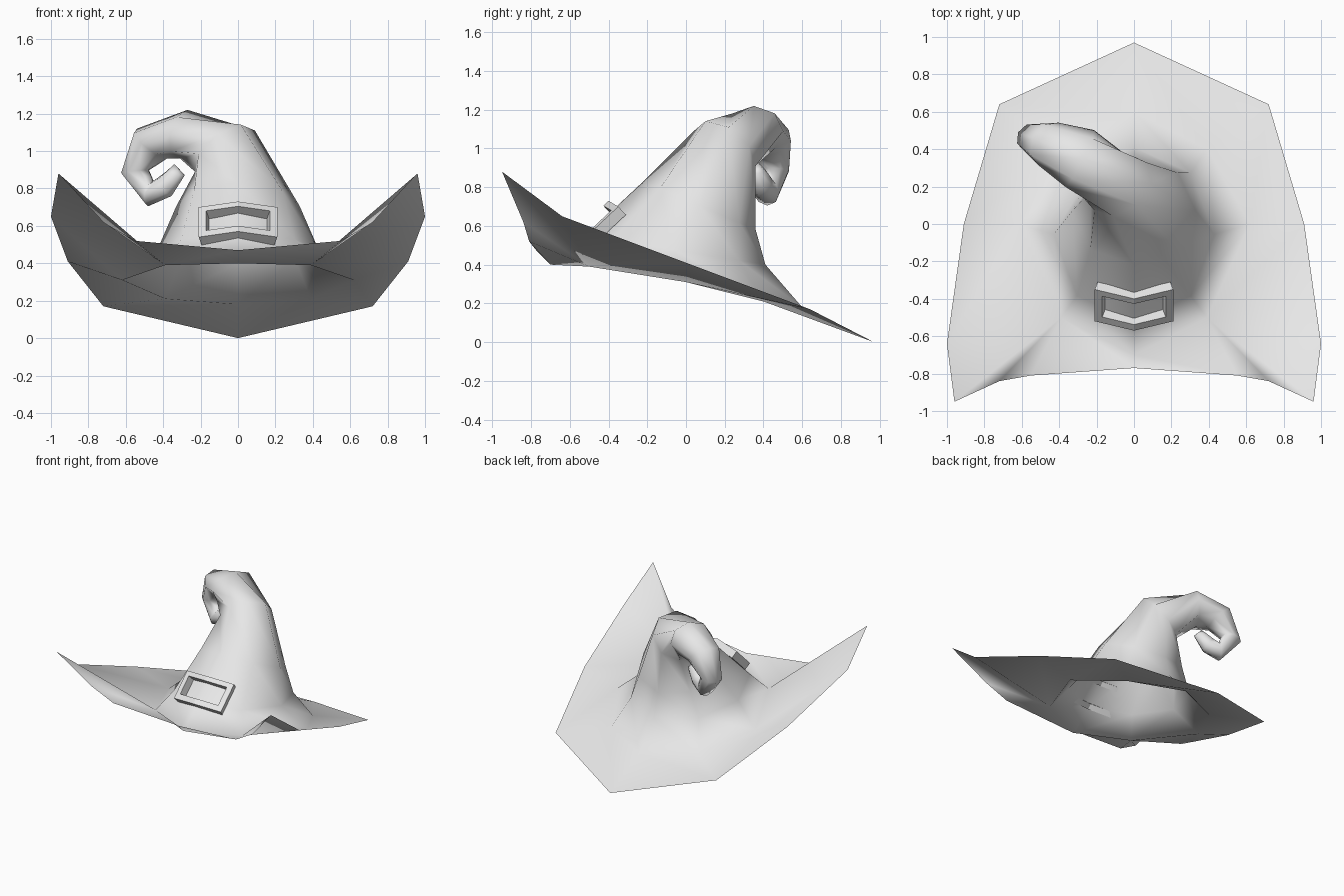
import bpy
import bmesh
import math
from mathutils import Vector

if "Cube" in bpy.data.objects:
    bpy.data.objects.remove(bpy.data.objects["Cube"], do_unlink=True)

SIDES = 8


def make_material(name, colour):
    mat = bpy.data.materials.new(name)
    mat.use_nodes = True
    mat.diffuse_color = colour
    for node in mat.node_tree.nodes:
        if node.type == "BSDF_PRINCIPLED":
            node.inputs["Base Color"].default_value = colour
    return mat


def make_object(name, bm, mat, smooth):
    mesh = bpy.data.meshes.new(name)
    for face in bm.faces:
        face.smooth = smooth
    bm.to_mesh(mesh)
    bm.free()
    mesh.materials.append(mat)
    obj = bpy.data.objects.new(name, mesh)
    bpy.context.scene.collection.objects.link(obj)
    return obj


def mirrored_loop(half):
    """Closed loop from a half outline that runs from back to front at x >= 0."""
    return half + [(-x, y, z) for x, y, z in reversed(half[1:-1])]


def ellipse_ring(centre, back, side):
    """Ring that starts at the back and passes the side, the front and the other side."""
    points = []
    for k in range(SIDES):
        angle = math.tau * k / SIDES
        points.append(Vector(centre) + Vector(back) * math.cos(angle)
                      + Vector(side) * math.sin(angle))
    return points


def bridge(bm, lower, upper):
    for k in range(len(lower)):
        n = (k + 1) % len(lower)
        bm.faces.new((lower[k], upper[k], upper[n], lower[n]))


grey = make_material("plain_grey", (0.8, 0.8, 0.8, 1.0))

# Head opening and brim edge, back to front
opening_half = [(0, 0.6, 0.18), (0.39, 0.4, 0.21), (0.62, 0, 0.31),
                (0.39, -0.5, 0.39), (0, -0.7, 0.4)]
brim_half = [(0, 0.97, 0), (0.72, 0.64, 0.17), (0.91, 0, 0.41),
             (1, -0.64, 0.65), (0.96, -0.95, 0.88), (0.72, -0.84, 0.62),
             (0.55, -0.81, 0.52), (0, -0.77, 0.47)]
# Opening corner that each brim corner joins
join_half = [0, 1, 2, 3, 3, 3, 3, 4]
join = join_half + [SIDES - j for j in reversed(join_half[1:-1])]

bm = bmesh.new()
opening = [bm.verts.new(p) for p in mirrored_loop(opening_half)]
edge = [bm.verts.new(p) for p in mirrored_loop(brim_half)]

# Brim
for k in range(len(edge)):
    n = (k + 1) % len(edge)
    inner_a, inner_b = opening[join[k]], opening[join[n]]
    corners = [edge[k], inner_a, inner_b, edge[n]]
    if inner_a is inner_b:
        corners.remove(inner_b)
    bm.faces.new(corners)

# Crown: centre, back axis, side axis
rings = [
    ellipse_ring((0, -0.055, 0.475), (0, 0.465, -0.075), (0.43, 0, 0)),
    ellipse_ring((0, 0.07, 0.705), (0, 0.29, -0.125), (0.33, 0, 0)),
    ellipse_ring((-0.07, 0.2, 1), (0.04, 0.16, -0.09), (0.16, 0.02, 0.11)),
]

# Curled tip: centre, half width, outward axis of the curl
across = Vector((0.45, 0.9, 0)).normalized()
curl = [
    ((-0.29, 0.35, 1.09), 0.17, (0.02, 0, 0.13)),
    ((-0.46, 0.43, 1.04), 0.125, (-0.08, 0.03, 0.08)),
    ((-0.55, 0.46, 0.89), 0.08, (-0.07, 0.03, -0.01)),
    ((-0.47, 0.42, 0.77), 0.07, (-0.01, 0, -0.065)),
    ((-0.39, 0.39, 0.81), 0.06, (0.035, -0.02, -0.05)),
    ((-0.335, 0.37, 0.88), 0.045, (0.05, -0.02, -0.01)),
]
for centre, width, outward in curl:
    rings.append(ellipse_ring(centre, across * width, outward))

below = opening
for ring in rings:
    above = [bm.verts.new(p) for p in ring]
    bridge(bm, below, above)
    below = above
tip = bm.verts.new((-0.34, 0.37, 0.93))
for k in range(SIDES):
    bm.faces.new((below[k], tip, below[(k + 1) % SIDES]))
make_object("hat_brim_and_crown", bm, grey, True)

# Buckle: a frame folded along its middle, lying on the front slope
bm = bmesh.new()
columns = [-0.21, -0.17, 0, 0.17, 0.21]
rows = [0, 0.19, 0.84, 1]
grid = []
for t in rows:
    line = []
    for x in columns:
        fold = abs(x) / columns[-1]
        line.append(bm.verts.new((x, -0.57 + 0.05 * fold + 0.17 * t,
                                  0.57 - 0.03 * fold + 0.16 * t)))
    grid.append(line)
for r in range(len(rows) - 1):
    for c in range(len(columns) - 1):
        if r == 1 and c in (1, 2):
            continue
        bm.faces.new((grid[r][c], grid[r][c + 1], grid[r + 1][c + 1], grid[r + 1][c]))
buckle = make_object("buckle", bm, grey, False)
solid = buckle.modifiers.new("thickness", "SOLIDIFY")
solid.thickness = 0.06
solid.offset = -1
